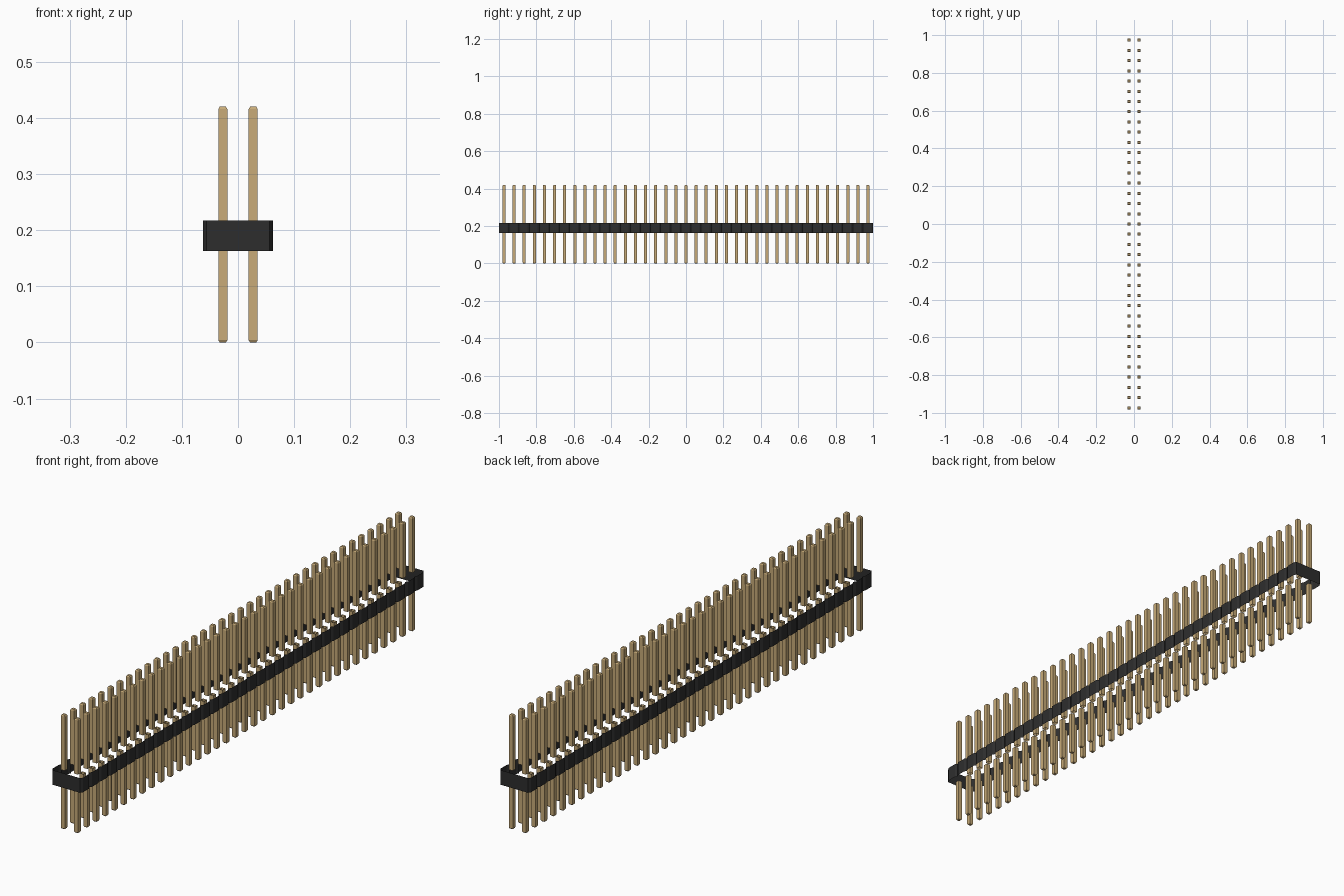
import bpy
import bmesh

cube = bpy.data.objects.get("Cube")
if cube:
    bpy.data.objects.remove(cube, do_unlink=True)

COUNT = 37                    # pins per row
PITCH = 2.0 / COUNT
HEIGHT = 0.42
BODY_LOW, BODY_HIGH = 0.163, 0.217
PIN, TIP = 0.008, 0.0055      # half widths of shaft and tip
BEVEL = 0.004                 # height of the tapered tip


def material(name, color):
    mat = bpy.data.materials.new(name)
    mat.use_nodes = True
    mat.diffuse_color = (*color, 1)
    bsdf = next(n for n in mat.node_tree.nodes if n.type == 'BSDF_PRINCIPLED')
    bsdf.inputs["Base Color"].default_value = (*color, 1)
    return mat


def add_object(name, bm, mat):
    mesh = bpy.data.meshes.new(name)
    bm.to_mesh(mesh)
    bm.free()
    mesh.materials.append(mat)
    obj = bpy.data.objects.new(name, mesh)
    bpy.context.collection.objects.link(obj)
    return obj


def bridge(bm, low, high):
    """Join two counter-clockwise rings with outward quads."""
    n = len(low)
    for i in range(n):
        j = (i + 1) % n
        bm.faces.new((low[i], low[j], high[j], high[i]))


def square(bm, x, y, z, r):
    corners = ((-r, -r), (r, -r), (r, r), (-r, r))
    return [bm.verts.new((x + dx, y + dy, z)) for dx, dy in corners]


gold = material("brass_gold", (0.58, 0.41, 0.19))
black = material("black_plastic", (0.027, 0.027, 0.027))

# Housing: open-topped and open-bottomed wall, notched between pin positions
OUTER, INNER, NOTCH = 0.062, 0.056, 0.009
right_side = []
for k in range(COUNT):
    y0 = -1 + k * PITCH
    right_side += [(INNER, y0), (OUTER, y0 + NOTCH), (OUTER, y0 + PITCH - NOTCH)]
right_side.append((INNER, 1.0))
outline = right_side + [(-x, -y) for x, y in right_side]

bm = bmesh.new()
rings = [[bm.verts.new((x, y, z)) for x, y in outline] for z in (BODY_LOW, BODY_HIGH)]
bridge(bm, *rings)
add_object("housing", bm, black)


# Pins: square shafts with tapered, capped tips, open where they meet the housing
def pin_rows(name, sections, cap_top):
    bm = bmesh.new()
    for x in (-PITCH / 2, PITCH / 2):
        for k in range(COUNT):
            y = -1 + (k + 0.5) * PITCH
            rings = [square(bm, x, y, z, r) for z, r in sections]
            for low, high in zip(rings, rings[1:]):
                bridge(bm, low, high)
            bm.faces.new(rings[-1] if cap_top else rings[0][::-1])
    add_object(name, bm, gold)


pin_rows("upper_pins",
         [(BODY_HIGH, PIN), (HEIGHT - BEVEL, PIN), (HEIGHT, TIP)], True)
pin_rows("lower_pins",
         [(0, TIP), (BEVEL, PIN), (BODY_LOW, PIN)], False)
